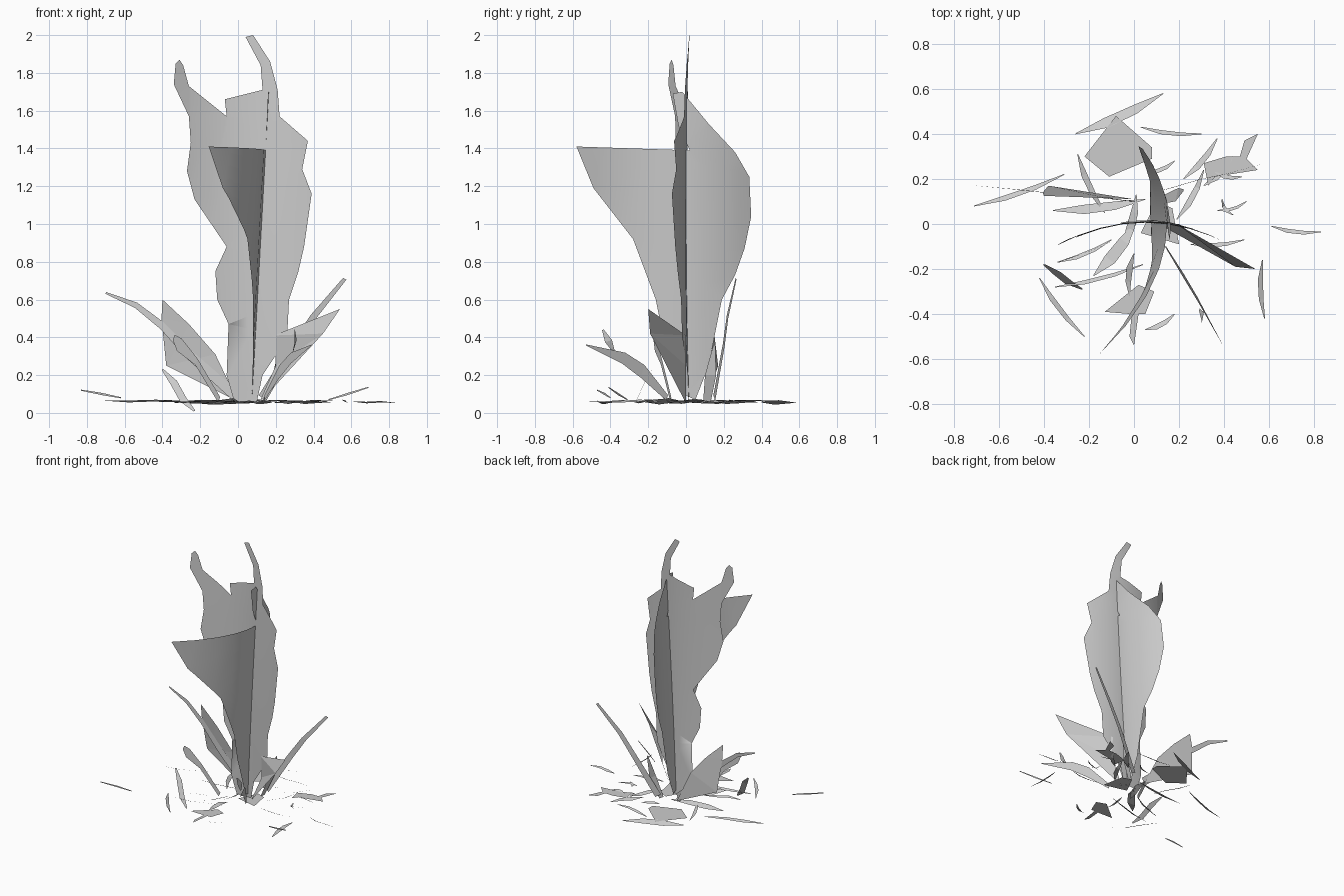
import bpy, bmesh, random
from mathutils import Vector
random.seed(4)

def finish(name, bm, smooth=False):
    me = bpy.data.meshes.new(name)
    bm.to_mesh(me)
    bm.free()
    for p in me.polygons:
        p.use_smooth = smooth
    ob = bpy.data.objects.new(name, me)
    bpy.context.collection.objects.link(ob)
    return ob

def sheet(name, outline, bend, cuts=()):
    """Flat outline (u, v), sliced at the u cuts, then mapped into space by bend(u, v)."""
    bm = bmesh.new()
    f = bm.faces.new([bm.verts.new((u, 0, v)) for u, v in outline])
    f.normal_update()
    bmesh.ops.triangulate(bm, faces=[f])
    for c in cuts:
        bmesh.ops.bisect_plane(bm, geom=bm.verts[:] + bm.edges[:] + bm.faces[:],
                               plane_co=(c, 0, 0), plane_no=(1, 0, 0))
    for v in bm.verts:
        v.co = bend(v.co.x, v.co.z)
    return finish(name, bm, bool(cuts))

def blade(name, path, widths, side):
    """Thin ribbon along a path, widened along the side vector."""
    bm = bmesh.new()
    s = Vector(side).normalized()
    rows = [[bm.verts.new(Vector(p) + s * w / 2 * k) for k in (-1, 1)]
            for p, w in zip(path, widths)]
    for a, b in zip(rows, rows[1:]):
        bm.faces.new((a[0], a[1], b[1], b[0]))
    return finish(name, bm)

def polygon(name, pts):
    bm = bmesh.new()
    f = bm.faces.new([bm.verts.new(p) for p in pts])
    f.normal_update()
    bmesh.ops.triangulate(bm, faces=[f])
    return finish(name, bm)

# Large front-facing sheet, bowed in y
front = [(-.02, .06), (-.06, .2), (-.05, .47), (-.11, .6), (-.12, .75), (-.06, .88),
         (-.23, 1.13), (-.27, 1.28), (-.25, 1.43), (-.26, 1.57), (-.34, 1.74), (-.33, 1.85),
         (-.31, 1.87), (-.29, 1.84), (-.26, 1.73), (-.06, 1.57), (-.07, 1.66), (.13, 1.71),
         (.12, 1.84), (.04, 1.99), (.08, 2.0), (.17, 1.86), (.21, 1.71), (.22, 1.57),
         (.37, 1.44), (.34, 1.29), (.39, 1.16), (.35, .88), (.32, .75), (.27, .6),
         (.26, .4), (.19, .29), (.13, .2), (.1, .06)]
sheet("front_sheet", front,
      lambda u, v: (u, .018 - .7 * (u - .05) ** 2 - .012 * (1 - (v - 1) ** 2), v),
      [-.25, -.15, -.05, .05, .15, .25, .33])

# Large side-facing sheet, bowed in x and leaning slightly
side = [(-.02, .1), (-.12, .4), (-.16, .6), (-.28, .92), (-.49, 1.19), (-.58, 1.41),
        (.02, 1.39), (-.04, 1.52), (-.07, 1.69), (-.02, 1.7), (.12, 1.53), (.26, 1.38),
        (.335, 1.25), (.345, 1.04), (.31, .87), (.26, .73), (.19, .6), (.12, .25), (.05, .07)]
sheet("side_sheet", side, lambda u, v: (.07 + .055 * v - .9 * u * u, u, v),
      [-.45, -.32, -.2, -.1, 0, .1, .2, .28])

# Broad leaning leaves around the foot
polygon("left_leaf", [(0, .11, .06), (-.12, .115, .31), (-.26, .12, .47), (-.40, .125, .60),
                      (-.405, .14, .5), (-.38, .17, .25)])
polygon("right_leaf", [(.11, 0, .05), (.2, 0, .25), (.19, 0, .41), (.54, -.2, .55),
                       (.45, -.19, .42)])

# Narrow stalks
blade("left_stalk", [(0, .1, .08), (-.26, .13, .31), (-.40, .14, .46), (-.54, .155, .57),
                     (-.70, .17, .635)], [.06, .05, .04, .03, .01], (.45, 0, 1))
blade("right_stalk", [(.13, .15, .08), (.30, .2, .36), (.40, .22, .51), (.565, .265, .71)],
      [.05, .04, .035, .02], (1, .25, -.6))
blade("front_right_stalk", [(.14, -.1, .08), (.22, -.23, .22), (.28, -.33, .29), (.39, -.53, .36)],
      [.03, .07, .06, .005], (0, .3, 1))
blade("small_front_leaf", [(.29, -.38, .32), (.305, -.41, .38), (.30, -.44, .44)],
      [.01, .04, .01], (.3, 1, .3))
blade("front_left_stalk", [(-.1, -.08, .07), (-.22, -.13, .27), (-.31, -.16, .36),
                           (-.34, -.17, .40)], [.03, .035, .07, .03], (.4, .15, 1))
blade("back_leaf", [(.13, .11, .05), (.19, .13, .2), (.22, .15, .36)], [.04, .06, .01], (.2, 1, 0))
blade("low_left_leaf", [(-.40, -.18, .23), (-.34, -.22, .16), (-.29, -.26, .07), (-.23, -.29, .01)],
      [.01, .04, .04, .01], (1, .3, .6))
blade("far_left_blade", [(-.83, -.47, .12), (-.72, -.43, .1), (-.62, -.4, .08)],
      [.006, .012, .006], (0, 0, 1))
blade("far_right_blade", [(.48, -.31, .07), (.58, -.36, .1), (.69, -.41, .135)],
      [.006, .012, .006], (0, 0, 1))

# Slivers lying near the ground: x0, y0, x1, y1, width
slivers = [(-.26, .40, .13, .58, .05), (.03, .43, .30, .40, .02), (.22, .2, .37, .38, .03),
           (.31, .17, .44, .30, .03), (.36, .23, .48, .21, .02), (.37, .06, .50, .10, .015),
           (.39, .11, .44, .04, .015), (.61, -.01, .83, -.035, .02), (.57, -.16, .58, -.42, .025),
           (-.71, .08, -.31, .22, .025), (-.36, .06, .05, .11, .045), (-.25, .31, -.13, .05, .03),
           (-.34, -.17, -.10, -.07, .02), (-.18, -.23, .01, .01, .06), (-.35, -.28, .04, -.18, .02),
           (-.42, -.24, -.22, -.50, .025), (.05, -.47, .18, -.40, .025),
           (.25, -.09, .49, -.07, .02), (.19, .02, .31, .24, .03), (.06, .23, .18, .28, .02),
           (-.05, -.10, .01, .13, .04), (0, -.13, -.02, -.32, .03)]
for x0, y0, x1, y1, w in slivers:
    a, b = Vector((x0, y0, .057)), Vector((x1, y1, .057))
    n = (b - a).cross(Vector((0, 0, 1))).normalized()
    path = []
    for t, bow in ((0, 0), (.33, .012), (.67, .012), (1, 0)):
        p = a.lerp(b, t) + n * bow
        p.z += random.uniform(-.005, .01)
        path.append(p)
    blade("ground_sliver", path, [.004, w, w * .9, .004], n + Vector((0, 0, .45)))

# Wider flat scraps on the ground
scraps = [[(-.22, .30), (-.08, .48), (.08, .34), (.08, .29), (-.11, .21)],
          [(.31, .27), (.41, .30), (.47, .30), (.49, .37), (.55, .40), (.50, .29), (.55, .24),
           (.36, .21), (.33, .17)],
          [(.02, -.27), (.09, -.30), (.05, -.40), (.02, -.40), (0, -.54), (-.02, -.50),
           (-.01, -.40), (-.13, -.39)],
          [(.03, -.04), (.20, -.09), (.17, .07), (.10, .1)]]
for s in scraps:
    polygon("ground_scrap", [(x, y, .06 + .03 * (x - s[0][0])) for x, y in s])
